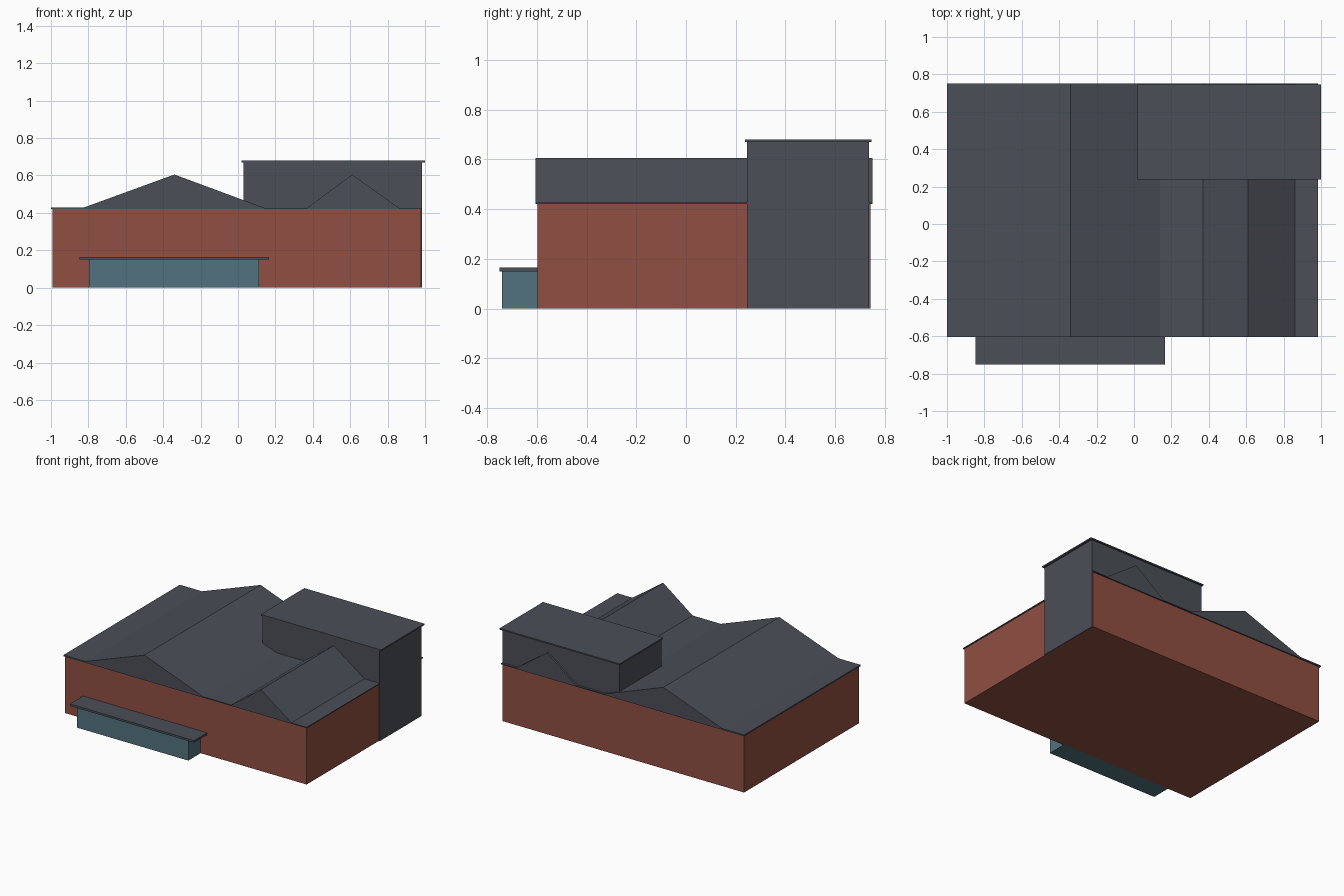
import bpy

if "Cube" in bpy.data.objects:
    bpy.data.objects.remove(bpy.data.objects["Cube"])


def material(name, rgb):
    m = bpy.data.materials.new(name)
    m.diffuse_color = (*rgb, 1)
    m.use_nodes = True
    m.node_tree.nodes["Principled BSDF"].inputs["Base Color"].default_value = m.diffuse_color
    return m


BRICK = material("brick red", (0.28, 0.080, 0.054))
SLATE = material("slate grey", (0.070, 0.078, 0.096))
TEAL = material("teal", (0.083, 0.170, 0.210))


def prism(name, profile, y0, y1, mat):
    """Extrude an (x, z) profile, listed counter-clockwise from the front, along y."""
    n = len(profile)
    verts = [(x, y, z) for y in (y0, y1) for x, z in profile]
    faces = [tuple(range(n)), tuple(reversed(range(n, 2 * n)))]
    faces += [(i, i + n, (i + 1) % n + n, (i + 1) % n) for i in range(n)]
    mesh = bpy.data.meshes.new(name)
    mesh.from_pydata(verts, [], faces)
    mesh.materials.append(mat)
    mesh.update()
    obj = bpy.data.objects.new(name, mesh)
    bpy.context.collection.objects.link(obj)
    return obj


def box(name, x, y, z, mat):
    return prism(name, [(x[0], z[0]), (x[1], z[0]), (x[1], z[1]), (x[0], z[1])], *y, mat)


# Main hall
box("main_walls", (-0.993, 0.978), (-0.597, 0.741), (0, 0.42), BRICK)

# Roof: flat strips and two gables running front to back
prism("main_roof", [(-1, 0.42), (0.985, 0.42), (0.985, 0.427), (0.86, 0.427),
                    (0.61, 0.605), (0.37, 0.427), (0.14, 0.427), (-0.34, 0.605),
                    (-0.82, 0.430), (-1, 0.430)], -0.605, 0.75, SLATE)

# Rear block with its flat cap
box("rear_block", (0.03, 0.985), (0.245, 0.735), (0, 0.67), SLATE)
box("rear_block_cap", (0.02, 1.0), (0.238, 0.745), (0.67, 0.68), SLATE)

# Low front bay with its overhanging cap
box("front_bay", (-0.797, 0.113), (-0.74, -0.59), (0, 0.15), TEAL)
box("front_bay_cap", (-0.848, 0.166), (-0.75, -0.59), (0.15, 0.165), SLATE)
